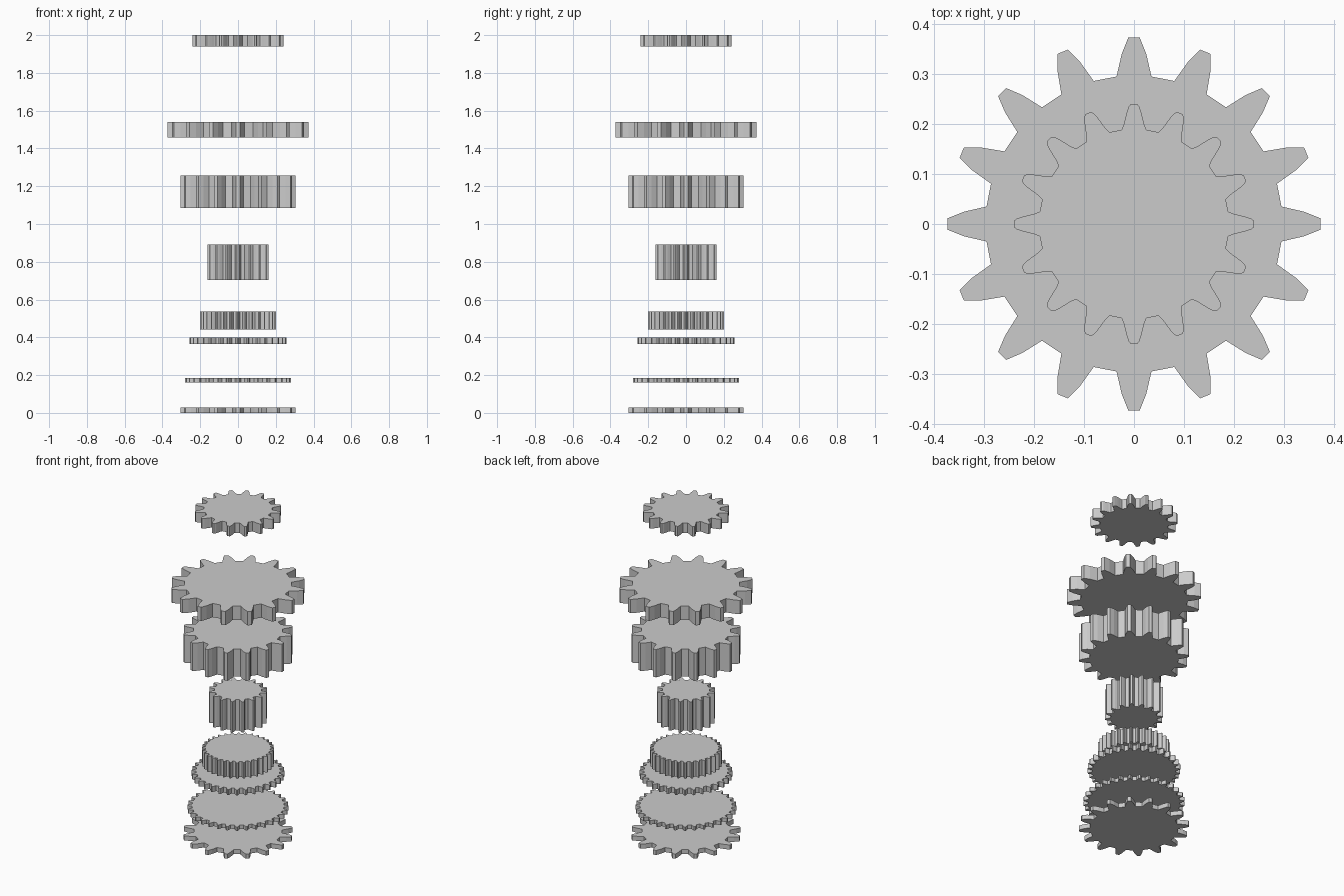
import bpy, bmesh
from math import sin, cos, pi

if "Cube" in bpy.data.objects:
    bpy.data.objects.remove(bpy.data.objects["Cube"])


def gear(name, z0, z1, root, tip, teeth, curved=False):
    """Solid spur gear extruded from a repeated tooth profile."""
    # Half tooth: (fraction of the pitch, fraction of tooth height), root to tip
    if curved:
        half = [(0.33, 0), (0.255, 0.22), (0.205, 0.47), (0.155, 0.72), (0.115, 0.9), (0.065, 1.0)]
    else:
        half = [(0.30, 0), (0.185, 0.57), (0.078, 1.0)]
    tooth = [(-a, h) for a, h in half] + [(a, h) for a, h in reversed(half)]
    bm = bmesh.new()
    ring = []
    for i in range(teeth):
        for a, h in tooth:
            ang = (i + a) * 2 * pi / teeth
            r = root + (tip - root) * h
            ring.append(bm.verts.new((r * cos(ang), r * sin(ang), z0)))
    base = bm.faces.new(ring)
    res = bmesh.ops.extrude_face_region(bm, geom=[base], use_keep_orig=True)
    top = [v for v in res["geom"] if isinstance(v, bmesh.types.BMVert)]
    bmesh.ops.translate(bm, verts=top, vec=(0, 0, z1 - z0))
    bmesh.ops.recalc_face_normals(bm, faces=bm.faces[:])
    mesh = bpy.data.meshes.new(name)
    bm.to_mesh(mesh)
    bm.free()
    obj = bpy.data.objects.new(name, mesh)
    bpy.context.collection.objects.link(obj)
    return obj


# Stack of separate gears, bottom to top
gear("thin_coarse_gear", 0.0, 0.028, 0.244, 0.305, 16)
gear("thin_fine_gear", 0.16, 0.184, 0.255, 0.28, 32)
gear("fine_gear", 0.365, 0.398, 0.232, 0.257, 32)
gear("small_fine_gear", 0.441, 0.538, 0.180, 0.20, 32)
gear("tall_pinion", 0.704, 0.892, 0.130, 0.162, 16)
gear("thick_gear", 1.086, 1.256, 0.247, 0.305, 16)
gear("large_gear", 1.457, 1.541, 0.297, 0.373, 16)
gear("top_curved_gear", 1.939, 2.0, 0.19, 0.24, 16, curved=True)
